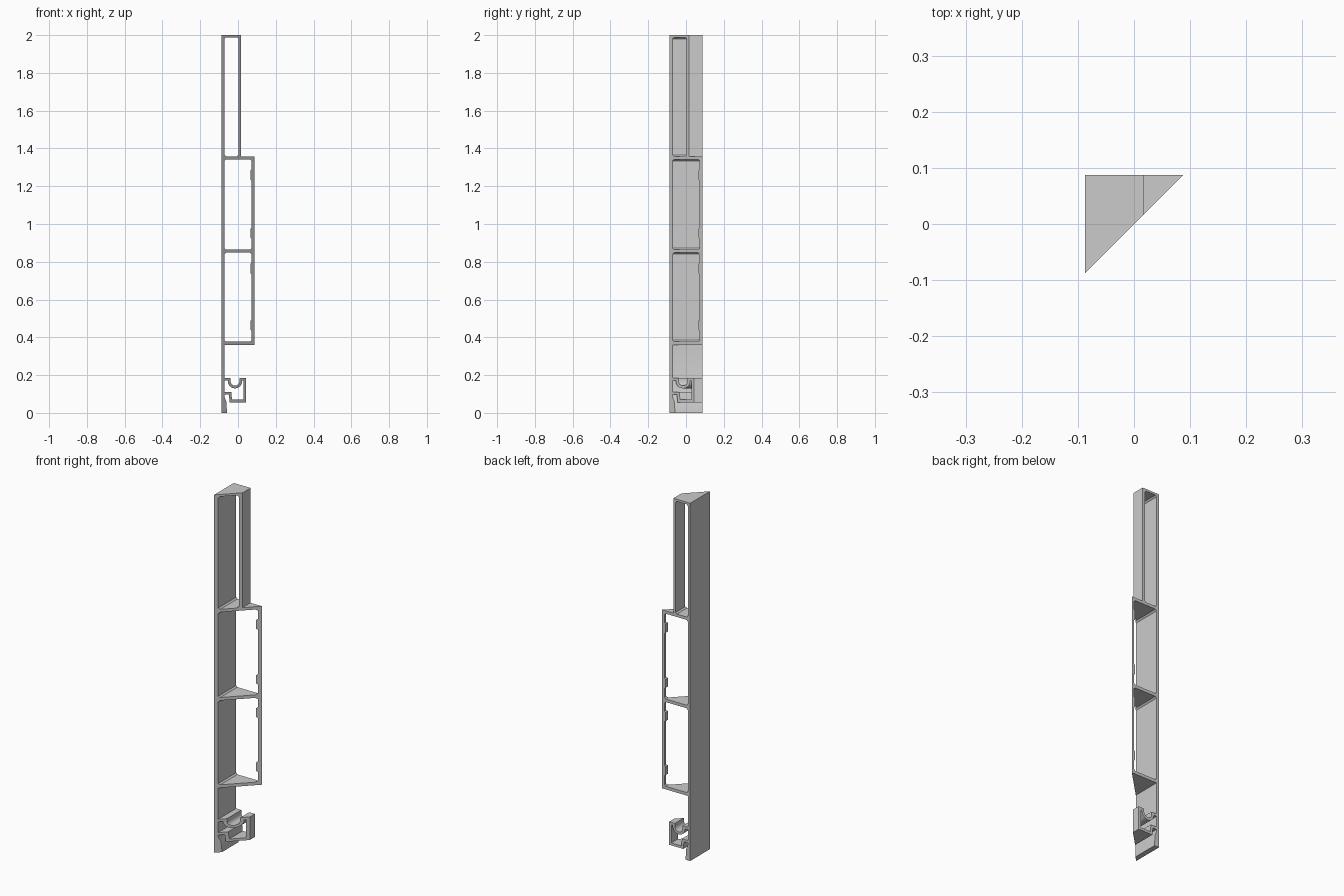
import bpy
import bmesh
import math
from mathutils import Vector
from mathutils.geometry import tessellate_polygon

BACK = 0.087    # straight rear cut; the other end is mitred along y = x
WALL = 0.014

cube = bpy.data.objects.get("Cube")
if cube:
    bpy.data.objects.remove(cube, do_unlink=True)


def extrude_section(name, loops):
    """Extrude an x-z section (outline, then holes) from the mitre to the back."""
    bm = bmesh.new()
    front, back = [], []
    for loop in loops:
        f = [bm.verts.new((x, x, z)) for x, z in loop]
        b = [bm.verts.new((x, BACK, z)) for x, z in loop]
        for i in range(len(loop)):
            j = (i + 1) % len(loop)
            bm.faces.new((f[i], f[j], b[j], b[i]))
        front += f
        back += b
    for tri in tessellate_polygon([[Vector((x, z, 0)) for x, z in l] for l in loops]):
        bm.faces.new([front[i] for i in tri])
        bm.faces.new([back[i] for i in reversed(tri)])
    # The far corner of the mitre closes to a knife edge
    bmesh.ops.remove_doubles(bm, verts=bm.verts, dist=1e-5)
    bmesh.ops.recalc_face_normals(bm, faces=bm.faces)
    mesh = bpy.data.meshes.new(name)
    bm.to_mesh(mesh)
    bm.free()
    obj = bpy.data.objects.new(name, mesh)
    bpy.context.collection.objects.link(obj)
    bpy.ops.object.select_all(action='DESELECT')
    obj.select_set(True)
    bpy.context.view_layer.objects.active = obj
    bpy.ops.object.shade_smooth_by_angle(angle=math.radians(30))
    return obj


def chamber(x0, x1, z0, z1, ribs=(), r=0.008):
    """Hollow with eased corners and optional shallow ribs on its +x side."""
    pts = [(x0, z0 + r), (x0 + r, z0), (x1 - r, z0), (x1, z0 + r)]
    for a, b in ribs:
        pts += [(x1, a), (x1 - 0.007, a + 0.006), (x1 - 0.007, b - 0.006), (x1, b)]
    return pts + [(x1, z1 - r), (x1 - r, z1), (x0 + r, z1), (x0, z1 - r)]


def ribbon(path, thickness):
    """Closed outline of constant thickness around an open path, mitred at bends."""
    pts = [Vector(p) for p in path]
    left, right = [], []
    for i, p in enumerate(pts):
        d0 = (p - pts[i - 1]).normalized() if i else None
        d1 = (pts[i + 1] - p).normalized() if i + 1 < len(pts) else d0
        d0 = d0 or d1
        n0, n1 = Vector((-d0.y, d0.x)), Vector((-d1.y, d1.x))
        off = (n0 + n1) * (thickness / 2 / (1 + n0.dot(n1)))
        left.append(tuple(p + off))
        right.append(tuple(p - off))
    return left + right[::-1]


# Main frame: long rear wall with bottom lip, two wide chambers, one narrow one
outline = [(-0.087, 0), (-0.058, 0), (-0.062, 0.06), (-0.072, 0.085),
           (-0.072, 0.36), (0.087, 0.36), (0.087, 1.358),
           (0.017, 1.358), (0.017, 2), (-0.087, 2)]
holes = [chamber(-0.072, 0.003, 1.358, 1.988)]
for z0, z1 in ((0.377, 0.848), (0.865, 1.342)):
    ribs = ((z0 + 0.057, z0 + 0.115), (z1 - 0.113, z1 - 0.053))
    holes.append(chamber(-0.072, 0.072, z0, z1, ribs))
extrude_section("hollow_frame", [outline] + holes)

# Lower channel: round groove, square pocket and hook back to the wall
steps = 16
groove = [(-0.016 - 0.031 * math.cos(math.pi * i / steps),
           0.168 - 0.031 * math.sin(math.pi * i / steps)) for i in range(steps + 1)]
path = [(-0.072, 0.178), (-0.047, 0.178)] + groove + [
    (0.015, 0.178), (0.036, 0.178), (0.036, 0.063),
    (-0.038, 0.063), (-0.042, 0.104), (-0.072, 0.104)]
extrude_section("groove_channel", [ribbon(path, WALL)])
